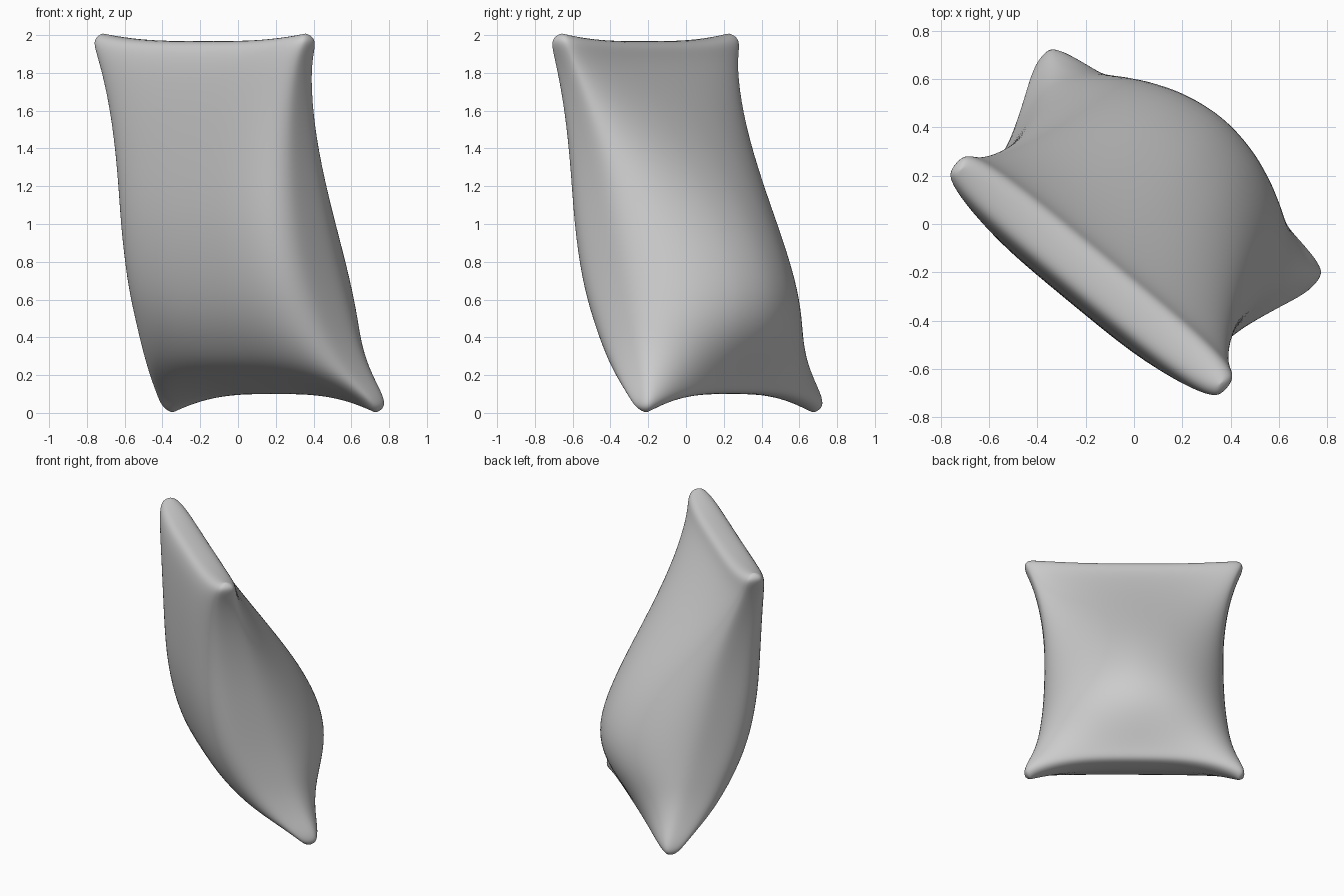
import bpy, bmesh, math
from mathutils import Vector

cube = bpy.data.objects.get("Cube")
if cube:
    bpy.data.objects.remove(cube, do_unlink=True)

fabric = bpy.data.materials.new("pale_grey_fabric")
fabric.use_nodes = True
GREY = (0.6, 0.6, 0.6, 1)
fabric.diffuse_color = GREY
fabric.node_tree.nodes["Principled BSDF"].inputs["Base Color"].default_value = GREY

# Horizontal directions across the width and from front to back
ACROSS = Vector((0.77, -0.635, 0))
BACKWARD = Vector((0.635, 0.77, 0))
SIDES = 40

# Sections: height, half width, side seam, front, back, front roundness, back roundness
SECTIONS = [
    (0.00, 0.70, 0.30, 0.25, 0.35, 3, 3),
    (0.025, 0.745, 0.30, 0.20, 0.39, 3, 3),
    (0.09, 0.735, 0.285, 0.08, 0.41, 3, 2),
    (0.20, 0.69, 0.23, -0.09, 0.46, 3, 1.7),
    (0.35, 0.65, 0.16, -0.19, 0.53, 3.5, 1.7),
    (0.50, 0.63, 0.11, -0.28, 0.585, 3.5, 1.7),
    (0.70, 0.61, 0.04, -0.355, 0.58, 4, 1.7),
    (1.00, 0.60, -0.05, -0.41, 0.44, 4, 1.7),
    (1.30, 0.60, -0.12, -0.42, 0.23, 4, 1.8),
    (1.60, 0.63, -0.19, -0.42, 0.01, 4, 1.8),
    (1.82, 0.68, -0.25, -0.41, -0.125, 4, 2),
    (1.92, 0.72, -0.27, -0.395, -0.165, 4, 3),
    (1.98, 0.74, -0.28, -0.375, -0.18, 4, 4),
    (2.01, 0.70, -0.28, -0.335, -0.225, 3, 3),
]


def arch(a, n):
    return max(0, 1 - abs(a) ** n) ** (1 / n)


def ring(bm, z, width, seam, front, back, front_n, back_n):
    verts = []
    for i in range(SIDES):
        angle = 2 * math.pi * i / SIDES
        c = math.cos(angle)
        a = math.copysign(abs(c) ** 0.7, c)
        behind = math.sin(angle) >= 0
        depth = back - seam if behind else seam - front
        hem = min(0.09, depth)
        reach = hem * arch(a, 4) + (depth - hem) * arch(a, back_n if behind else front_n)
        h = seam + (reach if behind else -reach)
        # Ends dip between the corners
        lift = 0.10 * max(0, 1 - z / 0.4) - 0.04 * max(0, (z - 1.7) / 0.3)
        p = ACROSS * (a * width) + BACKWARD * h
        p.z = z + lift * (1 - abs(a) ** 3)
        verts.append(bm.verts.new(p))
    return verts


# Cushion body
bm = bmesh.new()
rings = [ring(bm, *s) for s in SECTIONS]
for low, high in zip(rings, rings[1:]):
    for i in range(SIDES):
        j = (i + 1) % SIDES
        bm.faces.new((low[i], low[j], high[j], high[i]))

# Closed hems at both ends
for end in (rings[0], rings[-1]):
    for i in range(SIDES // 2):
        quad = [end[i], end[i + 1], end[SIDES - i - 1], end[(SIDES - i) % SIDES]]
        bm.faces.new(list(dict.fromkeys(quad)))
bmesh.ops.recalc_face_normals(bm, faces=bm.faces)
for f in bm.faces:
    f.smooth = True

mesh = bpy.data.meshes.new("pillow")
bm.to_mesh(mesh)
bm.free()
mesh.materials.append(fabric)
pillow = bpy.data.objects.new("pillow", mesh)
bpy.context.collection.objects.link(pillow)
soften = pillow.modifiers.new("soften", "SUBSURF")
soften.levels = soften.render_levels = 2
